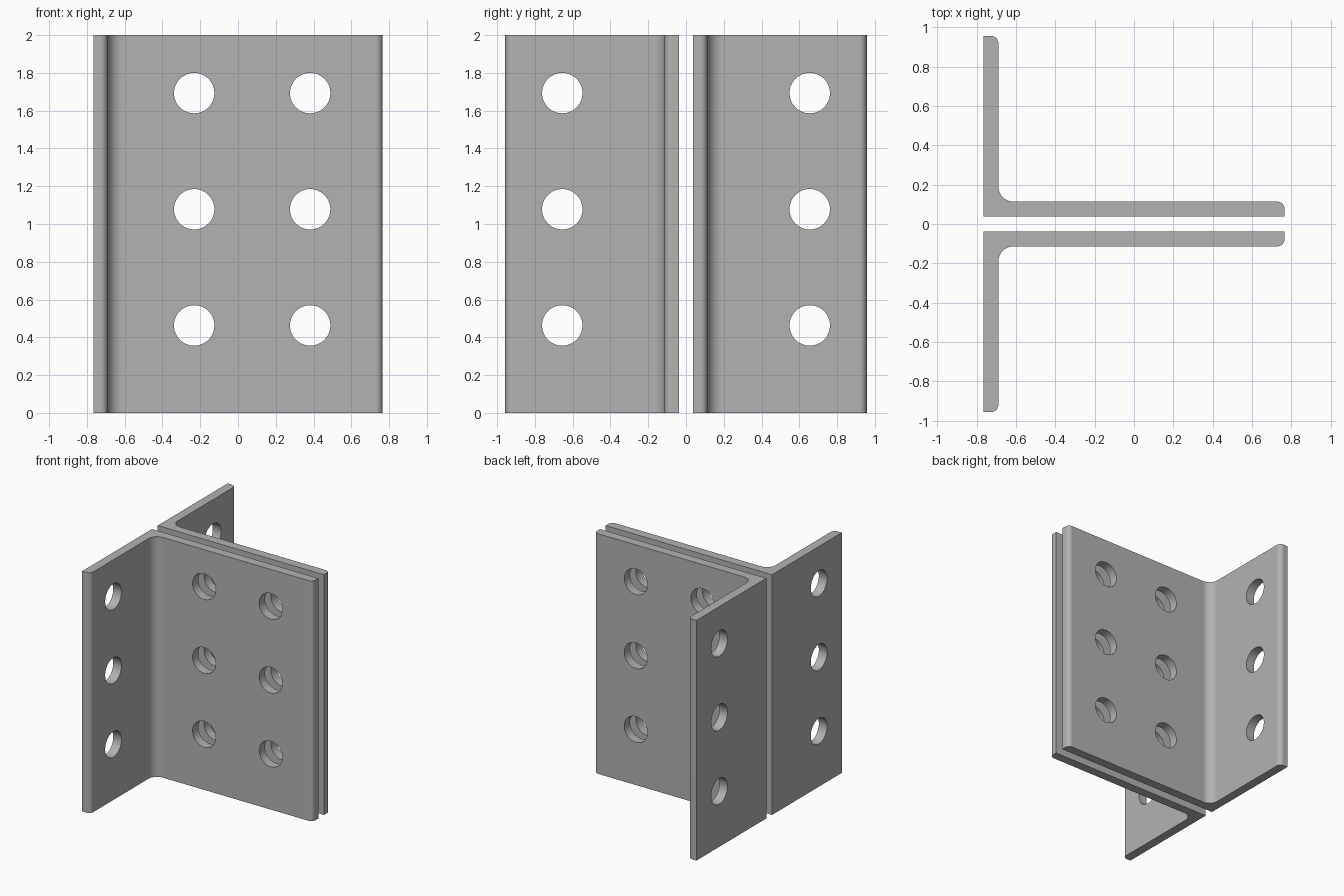
import bpy
import bmesh
from math import cos, sin, pi, radians
from mathutils import Matrix, Vector

cube = bpy.data.objects.get("Cube")
if cube:
    bpy.data.objects.remove(cube, do_unlink=True)

HEIGHT = 2.0
HALF_WIDTH = 0.766      # half the long leg, along x
GAP, DEPTH = 0.038, 0.957   # near and far y of each angle
THICK = 0.076
ROOT, TOE = 0.077, 0.038    # fillet radii
HOLE = 0.107
HOLE_Z = (0.463, 1.078, 1.693)
LONG_LEG_X = (-0.232, 0.382)
SHORT_LEG_Y = 0.655

steel = bpy.data.materials.new("grey steel")
steel.use_nodes = True
colour = (0.45, 0.45, 0.45, 1)
steel.diffuse_color = colour
steel.node_tree.nodes["Principled BSDF"].inputs["Base Color"].default_value = colour


def arc(cx, cy, radius, start, end, steps=10):
    angles = [radians(start + (end - start) * i / steps) for i in range(steps + 1)]
    return [(cx + radius * cos(a), cy + radius * sin(a)) for a in angles]


def make_object(name, bm):
    mesh = bpy.data.meshes.new(name)
    bm.to_mesh(mesh)
    bm.free()
    obj = bpy.data.objects.new(name, mesh)
    bpy.context.collection.objects.link(obj)
    return obj


def drill_set(side):
    """Cylinders for the bolt holes of one angle."""
    bm = bmesh.new()

    def drill(centre, axis):
        turn = Vector((0, 0, 1)).rotation_difference(Vector(axis)).to_matrix().to_4x4()
        bmesh.ops.create_cone(bm, cap_ends=True, segments=48, radius1=HOLE, radius2=HOLE,
                              depth=THICK * 3, matrix=Matrix.Translation(centre) @ turn)

    for z in HOLE_Z:
        for x in LONG_LEG_X:
            drill((x, side * (GAP + THICK / 2), z), (0, 1, 0))
        drill((-HALF_WIDTH + THICK / 2, side * SHORT_LEG_Y, z), (1, 0, 0))
    cutter = make_object("hole_cutter", bm)
    cutter.hide_render = True
    return cutter


def angle_bar(name, side):
    """L-section with rounded toes and a root fillet, drilled for bolts."""
    left, right = -HALF_WIDTH, HALF_WIDTH
    inner_x, inner_y = left + THICK, GAP + THICK
    profile = [(left, GAP), (right, GAP)]
    profile += arc(right - TOE, inner_y - TOE, TOE, 0, 90)
    profile += arc(inner_x + ROOT, inner_y + ROOT, ROOT, 270, 180)
    profile += arc(inner_x - TOE, DEPTH - TOE, TOE, 0, 90)
    profile += [(left, DEPTH)]

    bm = bmesh.new()
    face = bm.faces.new([bm.verts.new((x, side * y, 0)) for x, y in profile])
    top = bmesh.ops.extrude_face_region(bm, geom=[face])["geom"]
    bmesh.ops.translate(bm, vec=(0, 0, HEIGHT),
                        verts=[v for v in top if isinstance(v, bmesh.types.BMVert)])
    bmesh.ops.recalc_face_normals(bm, faces=bm.faces)
    bar = make_object(name, bm)
    bar.data.materials.append(steel)

    cutter = drill_set(side)
    cut = bar.modifiers.new("bolt holes", 'BOOLEAN')
    cut.operation = 'DIFFERENCE'
    cut.solver = 'EXACT'
    cut.object = cutter
    bpy.ops.object.select_all(action='DESELECT')
    bar.select_set(True)
    bpy.context.view_layer.objects.active = bar
    bpy.ops.object.modifier_apply(modifier=cut.name)
    bpy.data.objects.remove(cutter, do_unlink=True)

    # Smooth fillets and bores, flat legs
    bpy.ops.object.shade_smooth_by_angle(angle=radians(30))
    normals = bar.modifiers.new("flat legs", 'WEIGHTED_NORMAL')
    normals.keep_sharp = True


angle_bar("front_angle", -1)
angle_bar("back_angle", 1)
